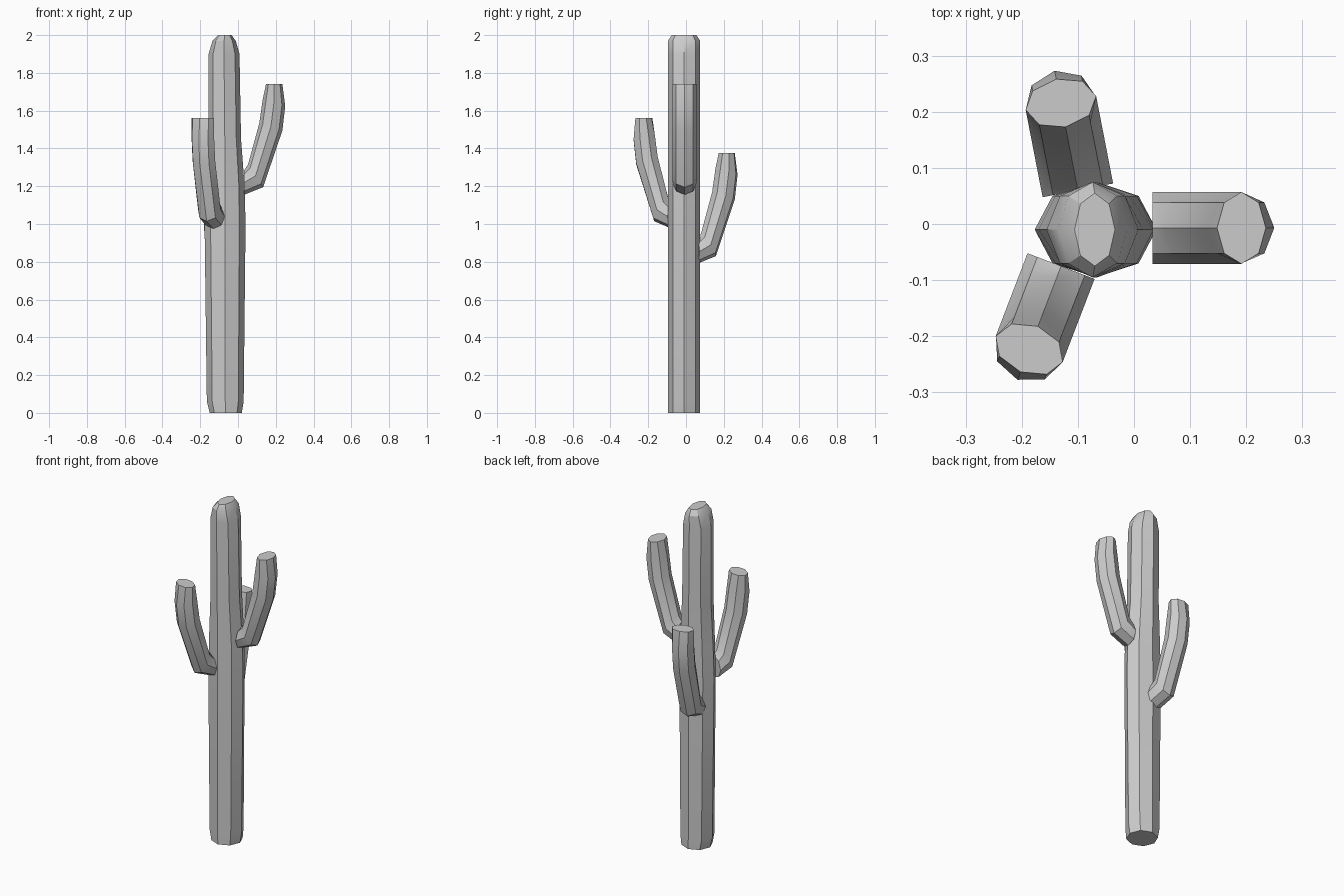
import bpy, bmesh
from math import cos, sin, pi, radians
from mathutils import Vector

if "Cube" in bpy.data.objects:
    bpy.data.objects.remove(bpy.data.objects["Cube"])

SIDES = 8


def loft(name, rings):
    """Skin octagonal rings; each ring is (inner point, outer point, half depth) in the XZ plane."""
    bm = bmesh.new()
    loops = []
    for (x0, z0), (x1, z1), depth in rings:
        mid = Vector(((x0 + x1) / 2, 0, (z0 + z1) / 2))
        half = Vector(((x1 - x0) / 2, 0, (z1 - z0) / 2))
        side = Vector((0, depth, 0))
        loops.append([bm.verts.new(mid + half * cos(2 * pi * i / SIDES) + side * sin(2 * pi * i / SIDES))
                      for i in range(SIDES)])
    for a, b in zip(loops, loops[1:]):
        for i in range(SIDES):
            j = (i + 1) % SIDES
            bm.faces.new((a[i], a[j], b[j], b[i]))
    bm.faces.new(loops[0][::-1])
    bm.faces.new(loops[-1])
    bmesh.ops.recalc_face_normals(bm, faces=bm.faces)
    mesh = bpy.data.meshes.new(name)
    bm.to_mesh(mesh)
    bm.free()
    obj = bpy.data.objects.new(name, mesh)
    bpy.context.collection.objects.link(obj)
    # facet edges stay sharp, gentle bends along the length are smooth
    bpy.ops.object.select_all(action='DESELECT')
    obj.select_set(True)
    bpy.context.view_layer.objects.active = obj
    bpy.ops.object.shade_smooth_by_angle(angle=radians(30))
    return obj


# Trunk: height, left x, right x, half depth
trunk_profile = [
    (0.00, -0.150, 0.020, 0.085),
    (0.06, -0.165, 0.030, 0.085),
    (1.00, -0.177, 0.040, 0.085),
    (1.20, -0.170, 0.035, 0.085),
    (1.45, -0.156, 0.016, 0.085),
    (1.90, -0.156, 0.008, 0.085),
    (1.97, -0.135, -0.012, 0.085),
    (2.00, -0.106, -0.034, 0.065),
]
trunk = loft("trunk", [((l, z), (r, z), d) for z, l, r, d in trunk_profile])
trunk.location.y = -0.01

# Arms: one upturned shape, placed around the trunk
arm_rings = [
    ((0.000, 0.130), (0.000, 0.000), 0.064),
    ((0.020, 0.160), (0.100, 0.040), 0.064),
    ((0.080, 0.380), (0.202, 0.340), 0.064),
    ((0.097, 0.500), (0.217, 0.470), 0.064),
    ((0.115, 0.585), (0.202, 0.585), 0.064),
]
for name, location, angle in [
    ("right_arm", (0.033, -0.007, 1.155), 0),
    ("front_arm", (-0.130, -0.075, 0.975), 249),
    ("back_arm", (-0.100, 0.060, 0.790), 101),
]:
    arm = loft(name, arm_rings)
    arm.location = location
    arm.rotation_euler.z = radians(angle)
